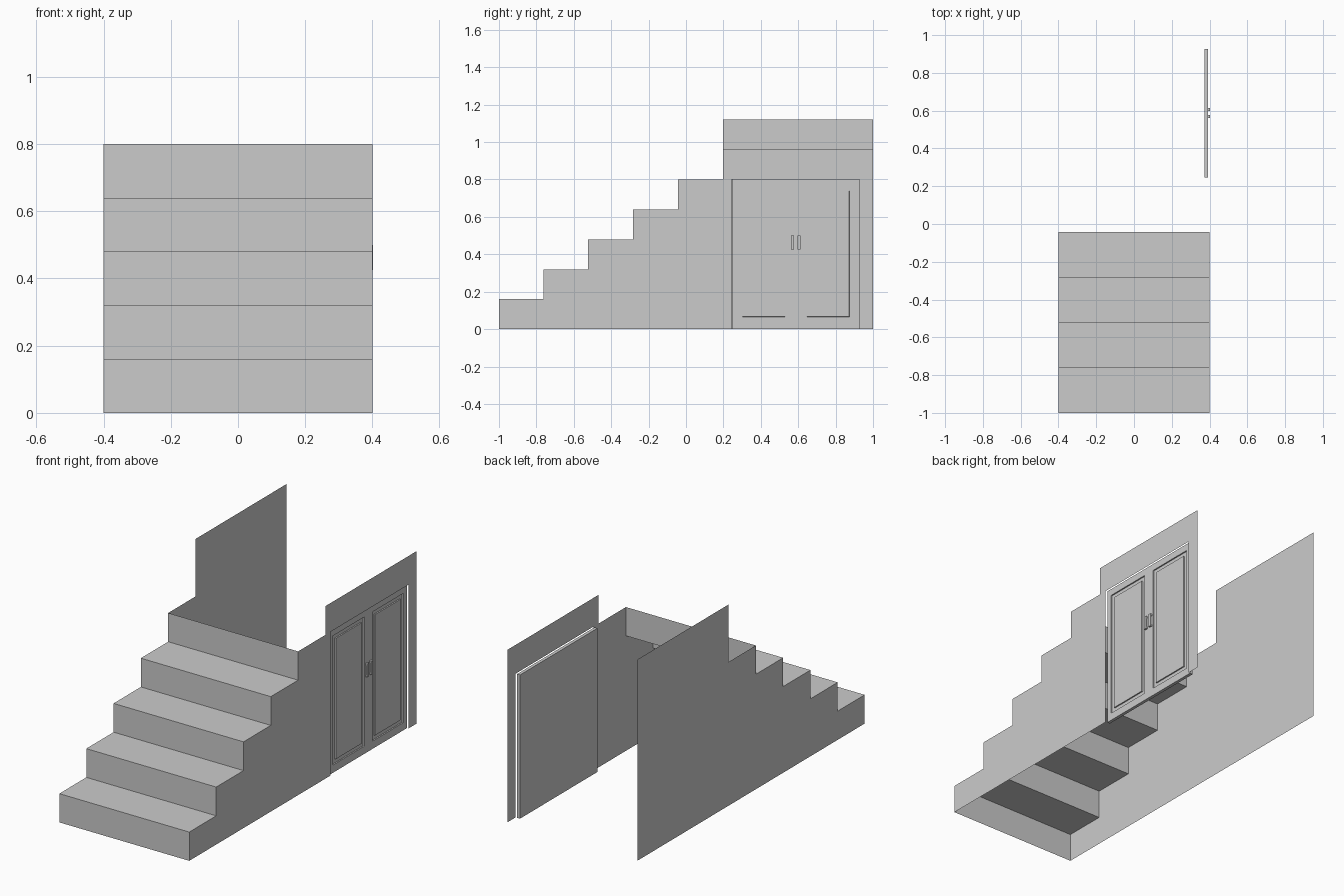
import bpy, bmesh

if "Cube" in bpy.data.objects:
    bpy.data.objects.remove(bpy.data.objects["Cube"])

W = 0.4                                     # half width of the staircase
RISE = 0.16
EDGES = [-1.0, -0.763, -0.523, -0.283, -0.043, 0.198]   # riser positions in y
DOOR_Y0, DOOR_Y1, DOOR_TOP = 0.246, 0.927, 0.80


def make(name, verts, faces):
    me = bpy.data.meshes.new(name)
    me.from_pydata(verts, [], faces)
    ob = bpy.data.objects.new(name, me)
    bpy.context.collection.objects.link(ob)
    return ob


def box(name, x0, x1, y0, y1, z0, z1):
    v = [(x, y, z) for x in (x0, x1) for y in (y0, y1) for z in (z0, z1)]
    f = [(0, 1, 3, 2), (4, 6, 7, 5), (0, 4, 5, 1), (2, 3, 7, 6), (0, 2, 6, 4), (1, 5, 7, 3)]
    return make(name, v, f)


def wall(name, x, top, base):
    # stepped outline closed by the given base points, (y, z) pairs
    pts = []
    for i, y in enumerate(EDGES[:-1]):
        pts += [(y, i * RISE), (y, (i + 1) * RISE)]
        pts.append((EDGES[i + 1], (i + 1) * RISE))
    pts = [p for i, p in enumerate(pts) if i == 0 or p != pts[i - 1]]
    pts += [(EDGES[-1], top), (1.0, top)] + base
    ob = make(name, [(x, y, z) for y, z in pts], [tuple(range(len(pts)))])
    bm = bmesh.new()
    bm.from_mesh(ob.data)
    bmesh.ops.triangulate(bm, faces=bm.faces[:])
    for f in bm.faces:
        f.normal_update()
        if f.normal.x * x < 0:
            f.normal_flip()
    bm.to_mesh(ob.data)
    bm.free()


# Side walls: the right one is lower and has a doorway
wall("left_wall", -W, 1.12, [(1.0, 0)])
wall("right_wall", W, 0.96, [(1.0, 0), (DOOR_Y1, 0), (DOOR_Y1, DOOR_TOP),
                             (DOOR_Y0 - 0.003, DOOR_TOP), (DOOR_Y0 - 0.003, 0)])

# Risers and treads as one folded sheet
prof = []
for i in range(5):
    prof += [(EDGES[i], i * RISE), (EDGES[i], (i + 1) * RISE)]
verts = [(x, y, z) for y, z in prof for x in (-W, W)]
make("steps", verts, [(2 * i, 2 * i + 1, 2 * i + 3, 2 * i + 2) for i in range(len(prof) - 1)])

# Door slab front: grid of cells, with panel cells inset and recessed
X0, X1, DEPTH = 0.373, 0.391, 0.007
panels = [(0.278, 0.553), (0.623, 0.896)]
ys = [DOOR_Y0, *panels[0], *panels[1], DOOR_Y1]
zs = [0.0, 0.043, 0.762, DOOR_TOP]
bm = bmesh.new()
grid = [[bm.verts.new((X1, y, z)) for z in zs] for y in ys]
recess = []
for i in range(5):
    for j in range(3):
        f = bm.faces.new((grid[i][j], grid[i + 1][j], grid[i + 1][j + 1], grid[i][j + 1]))
        if j == 1 and i in (1, 3):
            recess.append(f)
border = [e for e in bm.edges if e.is_boundary]
# slab sides and back
ext = bmesh.ops.extrude_edge_only(bm, edges=border)["geom"]
for v in ext:
    if isinstance(v, bmesh.types.BMVert):
        v.co.x = X0
bmesh.ops.holes_fill(bm, edges=[e for e in bm.edges if e.is_boundary], sides=0)
# groove around a raised centre field
for f in recess:
    bmesh.ops.inset_individual(bm, faces=[f], thickness=0.0005)
    for v in f.verts:
        v.co.x -= DEPTH
    bmesh.ops.inset_individual(bm, faces=[f], thickness=0.032)
    bmesh.ops.inset_individual(bm, faces=[f], thickness=0.0005)
    for v in f.verts:
        v.co.x += DEPTH
bmesh.ops.recalc_face_normals(bm, faces=bm.faces[:])
door = make("cupboard_door", [], [])
bm.to_mesh(door.data)
bm.free()

# Pull handles: a grip on two short posts
for n, y in (("left", 0.570), ("right", 0.605)):
    box(n + "_handle_grip", 0.396, 0.402, y - 0.008, y + 0.008, 0.425, 0.50)
    for k, z in (("lower", 0.425), ("upper", 0.488)):
        box(f"{n}_handle_{k}_post", X1, 0.396, y - 0.008, y + 0.008, z, z + 0.012)
